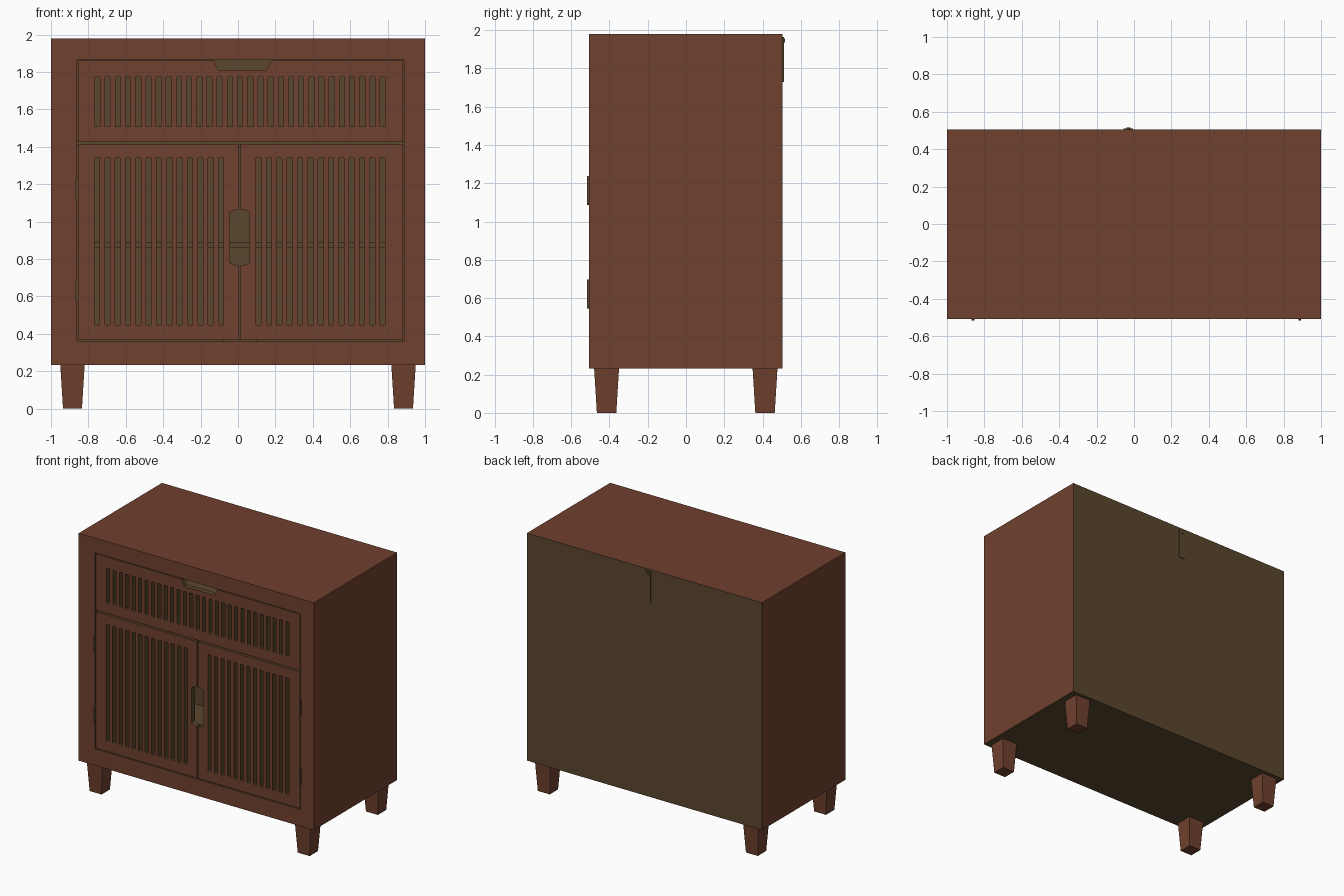
import bpy, bmesh
from mathutils import Vector

cube = bpy.data.objects.get("Cube")
if cube:
    bpy.data.objects.remove(cube, do_unlink=True)


def material(name, rgb):
    m = bpy.data.materials.new(name)
    m.use_nodes = True
    color = (*rgb, 1)
    m.diffuse_color = color
    m.node_tree.nodes["Principled BSDF"].inputs["Base Color"].default_value = color
    return m


wood = material("red brown wood", (0.16, 0.052, 0.027))
olive = material("olive board", (0.105, 0.063, 0.027))


def finish(name, bm, rule=None, mats=(wood, olive)):
    """Turn a bmesh into an object; rule picks the olive faces."""
    bmesh.ops.remove_doubles(bm, verts=bm.verts, dist=0.0001)
    bmesh.ops.recalc_face_normals(bm, faces=bm.faces)
    for f in bm.faces:
        f.smooth = False
        f.material_index = int(bool(rule and rule(f)))
    mesh = bpy.data.meshes.new(name)
    bm.to_mesh(mesh)
    bm.free()
    for m in mats:
        mesh.materials.append(m)
    ob = bpy.data.objects.new(name, mesh)
    bpy.context.collection.objects.link(ob)
    return ob


def rect(x0, x1, z0, z1):
    return [(x0, z0), (x1, z0), (x1, z1), (x0, z1)]


def board(name, outlines, y0, y1, rule=None, mats=(wood, olive)):
    """Upright board from an outline with holes, extruded from y0 to y1."""
    curve = bpy.data.curves.new(name + " outline", 'CURVE')
    curve.dimensions, curve.fill_mode = '2D', 'BOTH'
    curve.extrude = (y1 - y0) / 2
    for pts in outlines:
        s = curve.splines.new('POLY')
        s.points.add(len(pts) - 1)
        for p, (x, z) in zip(s.points, pts):
            p.co = (x, z, 0, 1)
        s.use_cyclic_u = True
    tmp = bpy.data.objects.new(name + " outline", curve)
    bpy.context.collection.objects.link(tmp)
    bpy.context.view_layer.update()
    mesh = bpy.data.meshes.new_from_object(
        tmp.evaluated_get(bpy.context.evaluated_depsgraph_get()))
    bpy.data.objects.remove(tmp, do_unlink=True)
    bpy.data.curves.remove(curve)
    bm = bmesh.new()
    bm.from_mesh(mesh)
    bpy.data.meshes.remove(mesh)
    for v in bm.verts:
        v.co = Vector((v.co.x, (y0 + y1) / 2 - v.co.z, v.co.y))
    return finish(name, bm, rule, mats)


def box(name, x, y, z, mat=olive):
    bm = bmesh.new()
    bmesh.ops.create_cube(bm, size=1)
    for v in bm.verts:
        v.co = [r[0] if c < 0 else r[1] for c, r in zip(v.co, (x, y, z))]
    return finish(name, bm, mats=(mat,))


def slots(x0, x1, z0, z1, count):
    """Evenly spaced openings, leaving slats of the same width between."""
    w = (x1 - x0) / (2 * count - 1)
    return [rect(x0 + 2 * i * w, x0 + (2 * i + 1) * w, z0, z1) for i in range(count)]


LEFT, RIGHT, MID = -0.861, 0.887, 0.01      # front opening
LOW, SPLIT, HIGH = 0.36, 1.42, 1.866
FRONT, BACK = -0.507, 0.5
GAP = 0.006


def hidden(f):
    """Outer front, top and sides are wood, everything else is raw board."""
    c, n = f.calc_center_median(), f.normal
    return not (n.y < -0.9 or abs(c.x) > 0.99 or c.z > 1.97)


def edge(f):
    return f.normal.y > -0.5


# Cabinet body and back
board("cabinet_body", [rect(-1, 1, 0.232, 1.98), rect(LEFT, RIGHT, LOW, HIGH)],
      FRONT, BACK, hidden)
box("back_panel", (-1, 1), (BACK, 0.505), (0.232, 1.98))

# Drawer front with a finger notch in its top edge
top = HIGH - GAP
drawer = [(LEFT + GAP, SPLIT + GAP), (RIGHT - GAP, SPLIT + GAP), (RIGHT - GAP, top),
          (0.176, top), (0.155, 1.81), (-0.107, 1.81), (-0.128, top), (LEFT + GAP, top)]
board("drawer_front", [drawer] + slots(-0.765, 0.787, 1.508, 1.772, 29),
      FRONT + 0.002, -0.465, edge)

# Doors, each with half of the shared hand hole
for side, name in ((-1, "right_door"), (1, "left_door")):
    outer = LEFT + GAP if side < 0 else RIGHT - GAP
    inner = MID + side * 0.004
    deep = MID + side * 0.052
    z0, z1 = LOW + GAP, SPLIT - GAP
    outline = [(outer, z0), (inner, z0), (inner, 0.765), (MID + side * 0.02, 0.765),
               (deep, 0.78), (deep, 1.05), (MID + side * 0.02, 1.065),
               (inner, 1.065), (inner, z1), (outer, z1)]
    a, b = sorted((MID + side * 0.087, MID + side * 0.777))
    board(name, [outline] + slots(a, b, 0.447, 1.34, 13), FRONT + 0.002, -0.465, edge)

# Hinges
for x, drop, side in ((LEFT, 0, "right"), (RIGHT, 0.015, "left")):
    for z, level in ((0.56, "lower"), (1.1, "upper")):
        a, b = z - drop, z + 0.137 - drop
        shape = [(x - 0.007, a + 0.012), (x, a), (x + 0.007, a + 0.012),
                 (x + 0.007, b - 0.012), (x, b), (x - 0.007, b - 0.012)]
        board(f"{side}_{level}_hinge", [shape], -0.516, -0.48, mats=(olive,))

# Inside: divider, shelf, drawer tray and door stop
box("divider", (LEFT, RIGHT), (-0.44, BACK), (SPLIT - 0.02, SPLIT + 0.01))
box("shelf", (LEFT, RIGHT), (-0.1, BACK), (0.86, 0.89))
box("drawer_back", (-0.82, 0.84), (0.4, 0.43), (1.46, 1.8))
for x, side in ((-0.84, "right"), (0.84, "left")):
    box(f"drawer_{side}_side", (x, x + 0.025), (-0.465, 0.43), (1.46, 1.8))
box("door_stop", (-0.08, 0.1), (-0.49, -0.44), (LOW, LOW + 0.012))

# Anti-tip strap and screw on the back
box("wall_strap", (-0.055, -0.005), (0.505, 0.511), (1.73, 1.965))
box("strap_screw", (-0.04, -0.02), (0.511, 0.516), (1.935, 1.955))

# Tapered legs
for x, side in ((-0.885, "right"), (0.885, "left")):
    for y, end in ((-0.415, "front"), (0.413, "back")):
        leg = box(f"{end}_{side}_leg", (x - 0.065, x + 0.065),
                  (y - 0.065, y + 0.065), (0, 0.232), wood)
        for v in leg.data.vertices:
            if v.co.z < 0.1:
                v.co.x = x + (v.co.x - x) * 0.78
                v.co.y = y + (v.co.y - y) * 0.78
